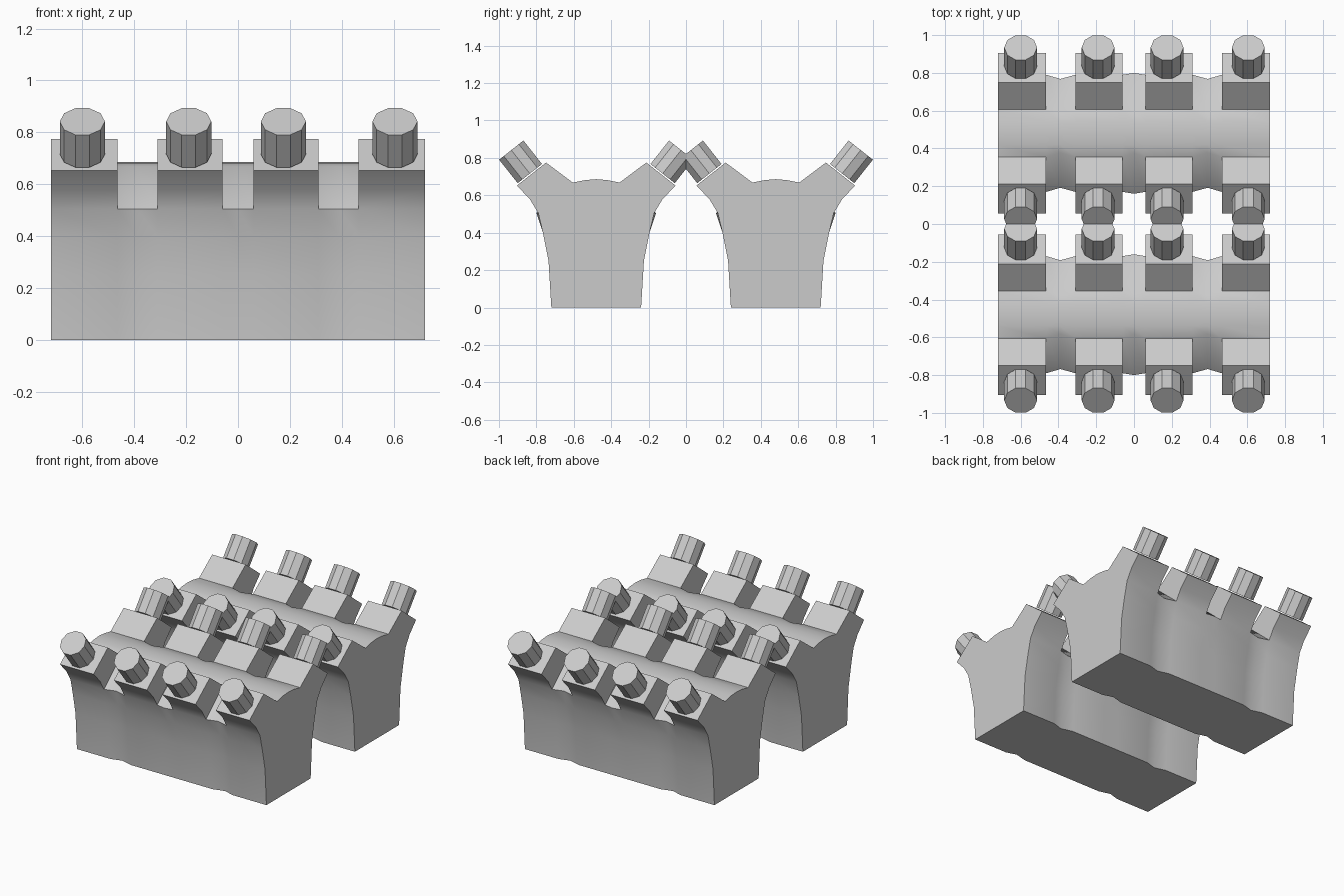
import bpy, bmesh, math
from mathutils import Matrix

cube = bpy.data.objects.get("Cube")
if cube:
    bpy.data.objects.remove(cube, do_unlink=True)

steel = bpy.data.materials.new("light grey")
steel.use_nodes = True
grey = (0.6, 0.6, 0.6, 1)
steel.diffuse_color = grey
steel.node_tree.nodes["Principled BSDF"].inputs["Base Color"].default_value = grey

HALF = 0.72
WALL = [(0.24, 0), (0.255, 0.25), (0.285, 0.40), (0.31, 0.505)]
CROWN = [(0.125, 0.668), (0.06, 0.681), (0, 0.686)]
LUG = [(0.31, 0.505), (0.354, 0.578), (0.424, 0.652), (0.268, 0.775), (0.125, 0.668)]
LUG_SPANS = [(-HALF, -0.465), (-0.31, -0.06), (0.06, 0.31), (0.465, HALF)]
BOLT_X = [-0.6, -0.19, 0.175, 0.605]
STATIONS = sorted({x for span in LUG_SPANS for x in span} | {-0.39, 0, 0.39})


def section(x):
    """Body outline at x, drawn in at the side grooves and the middle notch."""
    half = []
    for i, (y, z) in enumerate(WALL + CROWN):
        if abs(x) == 0.39 and y > 0.1:
            y -= 0.022
        elif x == 0 and i == len(WALL) - 1:
            y += 0.01
        elif x == 0 and i == len(WALL):
            y -= 0.02
        half.append((y, z))
    return half + [(-y, z) for y, z in reversed(half[:-1])]


def build_block():
    bm = bmesh.new()
    rings = [[bm.verts.new((x, y, z)) for y, z in section(x)] for x in STATIONS]
    n = len(rings[0])
    slopes = {len(WALL) - 1, n - len(WALL) - 1}
    # Body skin, left open where a lug grows out of it
    for k in range(len(STATIONS) - 1):
        under_lug = (STATIONS[k], STATIONS[k + 1]) in LUG_SPANS
        a, b = rings[k], rings[k + 1]
        for i in range(n):
            if not (under_lug and i in slopes):
                j = (i + 1) % n
                bm.faces.new((a[i], a[j], b[j], b[i]))
    bm.faces.new(rings[0])
    bm.faces.new(rings[-1])
    # Lugs on both sides
    for side in (-1, 1):
        for span in LUG_SPANS:
            a, b = [[bm.verts.new((x, side * y, z)) for y, z in LUG] for x in span]
            for i in range(len(LUG) - 1):
                bm.faces.new((a[i], a[i + 1], b[i + 1], b[i]))
            bm.faces.new(a)
            bm.faces.new(b)
    bmesh.ops.remove_doubles(bm, verts=bm.verts, dist=0.0005)
    bmesh.ops.recalc_face_normals(bm, faces=bm.faces)
    return finish(bm, "block")


def build_bolt():
    bm = bmesh.new()
    turn = Matrix.Translation((0, 0, 0.08)) @ Matrix.Rotation(math.pi / 2, 4, "Z")
    bmesh.ops.create_cone(bm, cap_ends=True, segments=10, radius1=0.087,
                          radius2=0.087, depth=0.16, matrix=turn)
    return finish(bm, "bolt")


def finish(bm, name):
    mesh = bpy.data.meshes.new(name)
    bm.to_mesh(mesh)
    bm.free()
    mesh.materials.append(steel)
    return mesh


def place(mesh, name, matrix):
    obj = bpy.data.objects.new(name, mesh)
    obj.matrix_world = matrix
    bpy.context.collection.objects.link(obj)
    return obj


block_mesh, bolt_mesh = build_block(), build_bolt()
tilt = math.atan2(0.62, 0.785)
blocks = []
for row, centre in (("front", -0.48), ("back", 0.48)):
    blocks.append(place(block_mesh, row + "_block", Matrix.Translation((0, centre, 0))))
    # Bolts leaning outward from each lug
    for side, label in ((-1, "front"), (1, "back")):
        for i, x in enumerate(BOLT_X):
            spot = Matrix.Translation((x, centre + side * 0.355, 0.716))
            place(bolt_mesh, f"{row}_block_{label}_bolt_{i + 1}",
                  spot @ Matrix.Rotation(-side * tilt, 4, "X"))

# Smooth walls and crown, crisp edges elsewhere
bpy.ops.object.select_all(action="DESELECT")
blocks[0].select_set(True)
bpy.context.view_layer.objects.active = blocks[0]
bpy.ops.object.shade_smooth_by_angle(angle=math.radians(33))
